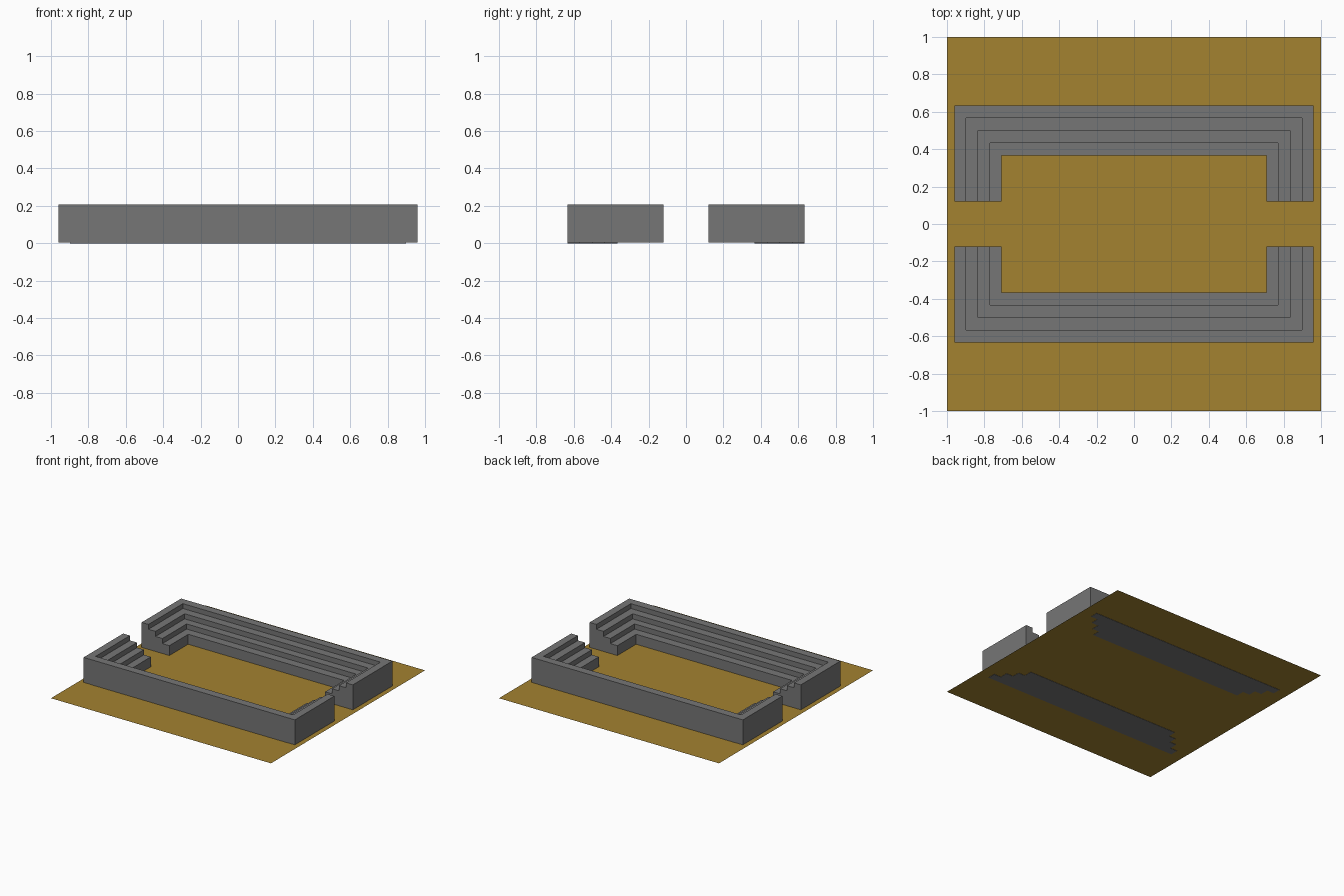
import bpy, bmesh, math
from mathutils import Matrix, Vector

if "Cube" in bpy.data.objects:
    bpy.data.objects.remove(bpy.data.objects["Cube"])

STEPS = 4
X = [0.708, 0.771, 0.834, 0.898, 0.96]   # step edges, inner to outer
Y = [0.365, 0.434, 0.499, 0.567, 0.633]
H = [0.084, 0.126, 0.168, 0.208]         # step heights
END_Y = 0.12                             # entrance gap edge
FLOOR_Z = 0.002
SIDE_Z = 0.003                           # side rows rest on the floor


def add_box(bm, lo, hi):
    lo, hi = Vector(lo), Vector(hi)
    size = hi - lo
    m = Matrix.Translation((lo + hi) / 2) @ Matrix.Diagonal((*size, 1))
    bmesh.ops.create_cube(bm, size=1, matrix=m)


def material(name, color):
    mat = bpy.data.materials.new(name)
    mat.diffuse_color = color
    mat.use_nodes = True
    mat.node_tree.nodes["Principled BSDF"].inputs["Base Color"].default_value = mat.diffuse_color
    return mat


def finish(bm, name, mat):
    mesh = bpy.data.meshes.new(name)
    bm.to_mesh(mesh)
    bm.free()
    ob = bpy.data.objects.new(name, mesh)
    bpy.context.collection.objects.link(ob)
    mesh.materials.append(mat)
    return ob


sand = material("sand", (0.371, 0.223, 0.030, 1))
stone = material("stone", (0.18, 0.18, 0.18, 1))

# sandy floor sheet
bm = bmesh.new()
bmesh.ops.create_grid(bm, x_segments=1, y_segments=1, size=1,
                      matrix=Matrix.Translation((0, 0, FLOOR_Z)))
finish(bm, "arena_floor", sand)

# two U-shaped stands of stepped seating
for name, turn in (("back_stand", 0), ("front_stand", math.pi)):
    bm = bmesh.new()
    for i in range(STEPS):
        # long row
        add_box(bm, (-X[i], Y[i], 0), (X[i], Y[i + 1], H[i]))
        # side rows
        for s in (-1, 1):
            xs = sorted((s * X[i], s * X[i + 1]))
            add_box(bm, (xs[0], END_Y, SIDE_Z), (xs[1], Y[i + 1], H[i]))
    bmesh.ops.rotate(bm, verts=bm.verts, cent=(0, 0, 0),
                     matrix=Matrix.Rotation(turn, 3, 'Z'))
    finish(bm, name, stone)
